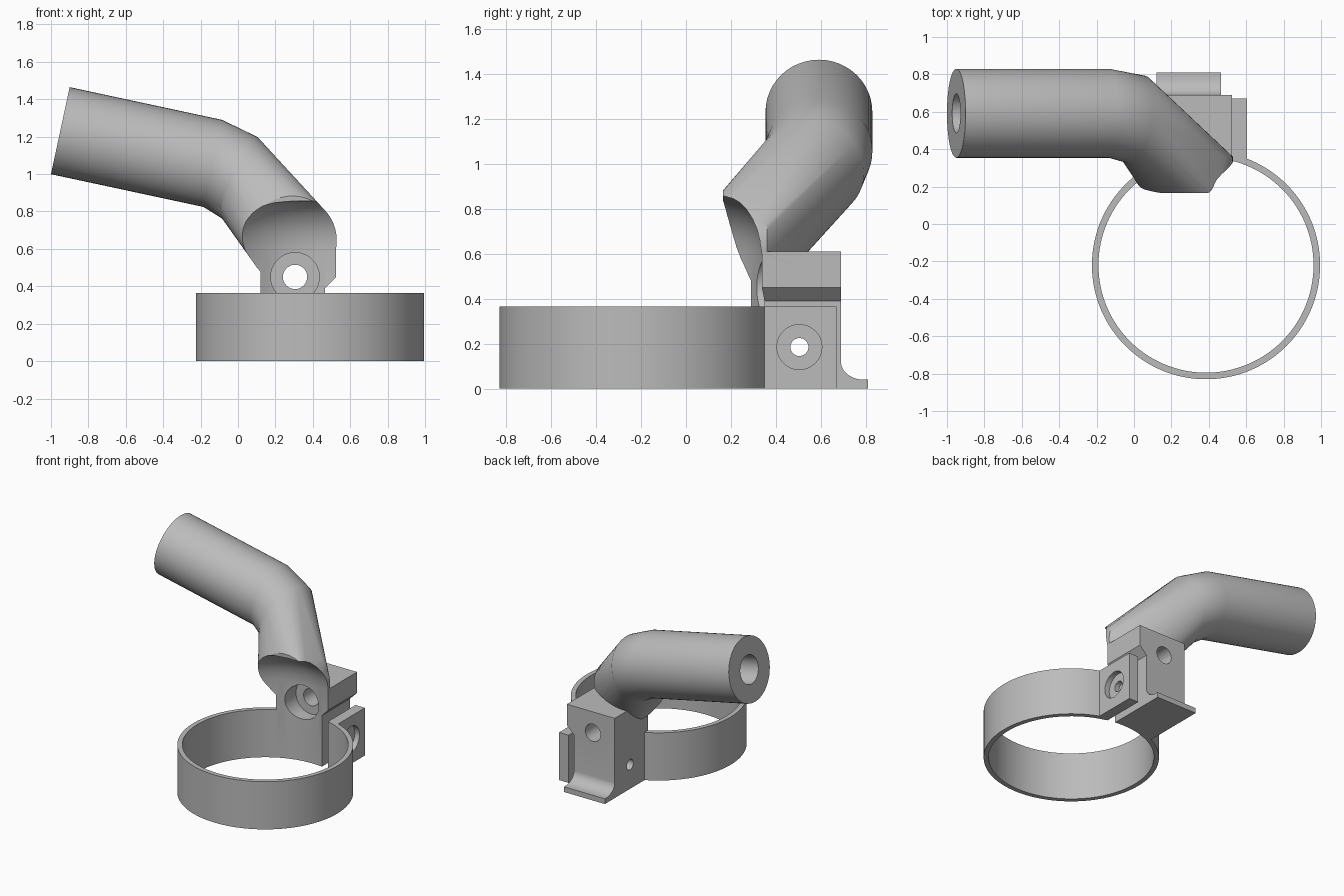
import bpy, bmesh, math
from mathutils import Vector

if "Cube" in bpy.data.objects:
    bpy.data.objects.remove(bpy.data.objects["Cube"], do_unlink=True)

grey = bpy.data.materials.new("plain_grey")
grey.use_nodes = True
grey.diffuse_color = (0.5, 0.5, 0.5, 1)
grey.node_tree.nodes["Principled BSDF"].inputs["Base Color"].default_value = (0.5, 0.5, 0.5, 1)

RING = Vector((0.385, -0.22, 0))
TUBE_R = 0.238


def finish(name, bm):
    bmesh.ops.recalc_face_normals(bm, faces=bm.faces[:])
    mesh = bpy.data.meshes.new(name)
    bm.to_mesh(mesh)
    bm.free()
    mesh.materials.append(grey)
    obj = bpy.data.objects.new(name, mesh)
    bpy.context.collection.objects.link(obj)
    return obj


def disc(centre, normal, r, n=48):
    """Points of a circle facing along normal."""
    quat = Vector(normal).to_track_quat('Z', 'Y')
    return [Vector(centre) + quat @ Vector((r * math.cos(a), r * math.sin(a), 0))
            for a in (2 * math.pi * i / n for i in range(n))]


def hull(name, *rings):
    bm = bmesh.new()
    for ring in rings:
        for p in ring:
            bm.verts.new(p)
    bmesh.ops.convex_hull(bm, input=bm.verts[:])
    bmesh.ops.dissolve_limit(bm, angle_limit=0.002, verts=bm.verts[:], edges=bm.edges[:])
    return finish(name, bm)


def rod(name, start, end, r, n=48):
    axis = Vector(end) - Vector(start)
    return hull(name, disc(start, axis, r, n), disc(end, axis, r, n))


def prism(name, points, offset):
    """Extrude a flat outline along offset."""
    bm = bmesh.new()
    face = bm.faces.new([bm.verts.new(p) for p in points])
    made = bmesh.ops.extrude_face_region(bm, geom=[face])["geom"]
    bmesh.ops.translate(bm, vec=offset, verts=[v for v in made if isinstance(v, bmesh.types.BMVert)])
    if len(bm.faces) == len(points) + 1:
        bm.faces.new([v for v in bm.verts if v.co in [Vector(p) for p in points]])
    return finish(name, bm)


def box(name, lo, hi):
    (x0, y0, z0), (x1, y1, z1) = lo, hi
    return prism(name, [(x0, y0, z0), (x1, y0, z0), (x1, y1, z0), (x0, y1, z0)], (0, 0, z1 - z0))


def combine(target, tool, operation):
    mod = target.modifiers.new(tool.name, 'BOOLEAN')
    mod.operation, mod.solver, mod.object = operation, 'EXACT', tool
    bpy.context.view_layer.objects.active = target
    bpy.ops.object.modifier_apply(modifier=mod.name)
    bpy.data.objects.remove(tool, do_unlink=True)


# Clamp ring, solid at first, with the clamping slot
body = rod("clamp_mount", RING, RING + Vector((0, 0, 0.365)), 0.61, 128)
combine(body, box("slot", (0.465, 0.2, -0.1), (0.525, 0.9, 0.5)), 'DIFFERENCE')

# Clamp tab, mounting block and flared foot
tab = box("clamp_tab", (0.525, 0.2, 0), (0.605, 0.67, 0.365))
block_outline = [(0.12, 0), (0.465, 0), (0.465, 0.39), (0.525, 0.45), (0.525, 0.61), (0.12, 0.61)]
block = prism("mounting_block", [(x, 0.2, z) for x, z in block_outline], (0, 0.49, 0))
arc = [(0.79 - 0.1 * math.sin(a), 0.12 - 0.08 * math.cos(a))
       for a in (math.pi / 2 * i / 10 for i in range(11))]
foot_outline = [(0.66, 0), (0.81, 0), (0.81, 0.04)] + arc + [(0.66, 0.12)]
foot = prism("foot", [(0.12, y, z) for y, z in foot_outline], (0.345, 0, 0))

# Bent tube: straight run, elbow and slanted neck
tube_end, bend = Vector((-0.95, 0.592, 1.232)), Vector((-0.135, 0.592, 1.057))
run = bend - tube_end
end_ring, bend_ring = disc(tube_end, run, TUBE_R), disc(bend, run, TUBE_R)
elbow_ring = disc((0.01, 0.56, 0.98), (0.9, -0.2, -0.38), TUBE_R)
neck_rings = [disc((0.29, y, 0.645), (0, -1, 0), TUBE_R) for y in (0.165, 0.36)]
tube = hull("straight_tube", end_ring, bend_ring)
elbow = hull("elbow", bend_ring, elbow_ring)
neck = hull("neck", elbow_ring, *neck_rings)
combine(tube, elbow, 'UNION')
combine(tube, neck, 'UNION')
for part in (block, tab, foot, tube):
    combine(body, part, 'UNION')

# Round-topped opening for the clamped pipe
opening = [(0.575, -0.1), (0.575, 0.6), (0.567, 0.66), (0.553, 0.71), (0.53, 0.755),
           (0.5, 0.795), (0.465, 0.828), (0.43, 0.847), (0.39, 0.857)]
bm = bmesh.new()
rings = [[bm.verts.new(p + Vector((0, 0, z))) for p in disc(RING, (0, 0, 1), r, 128)]
         for r, z in opening]
for low, high in zip(rings, rings[1:]):
    for i in range(128):
        j = (i + 1) % 128
        bm.faces.new((low[i], low[j], high[j], high[i]))
bm.faces.new(rings[0])
bm.faces.new(rings[-1])
combine(body, finish("pipe_opening", bm), 'DIFFERENCE')

# Bolt holes, their counterbores and the tube bore
holes = [((0.305, 0, 0.45), (0.305, 0.9, 0.45), 0.065),
         ((0.305, 0, 0.45), (0.305, 0.45, 0.45), 0.13),
         ((0, 0.505, 0.185), (0.8, 0.505, 0.185), 0.04),
         ((0.565, 0.505, 0.185), (0.8, 0.505, 0.185), 0.1),
         (tube_end - run * 0.1, tube_end + run * 0.95, 0.105)]
for start, end, r in holes:
    combine(body, rod("hole", start, end, r), 'DIFFERENCE')

bpy.ops.object.select_all(action='DESELECT')
body.select_set(True)
bpy.context.view_layer.objects.active = body
bpy.ops.object.shade_smooth_by_angle(angle=math.radians(30))
